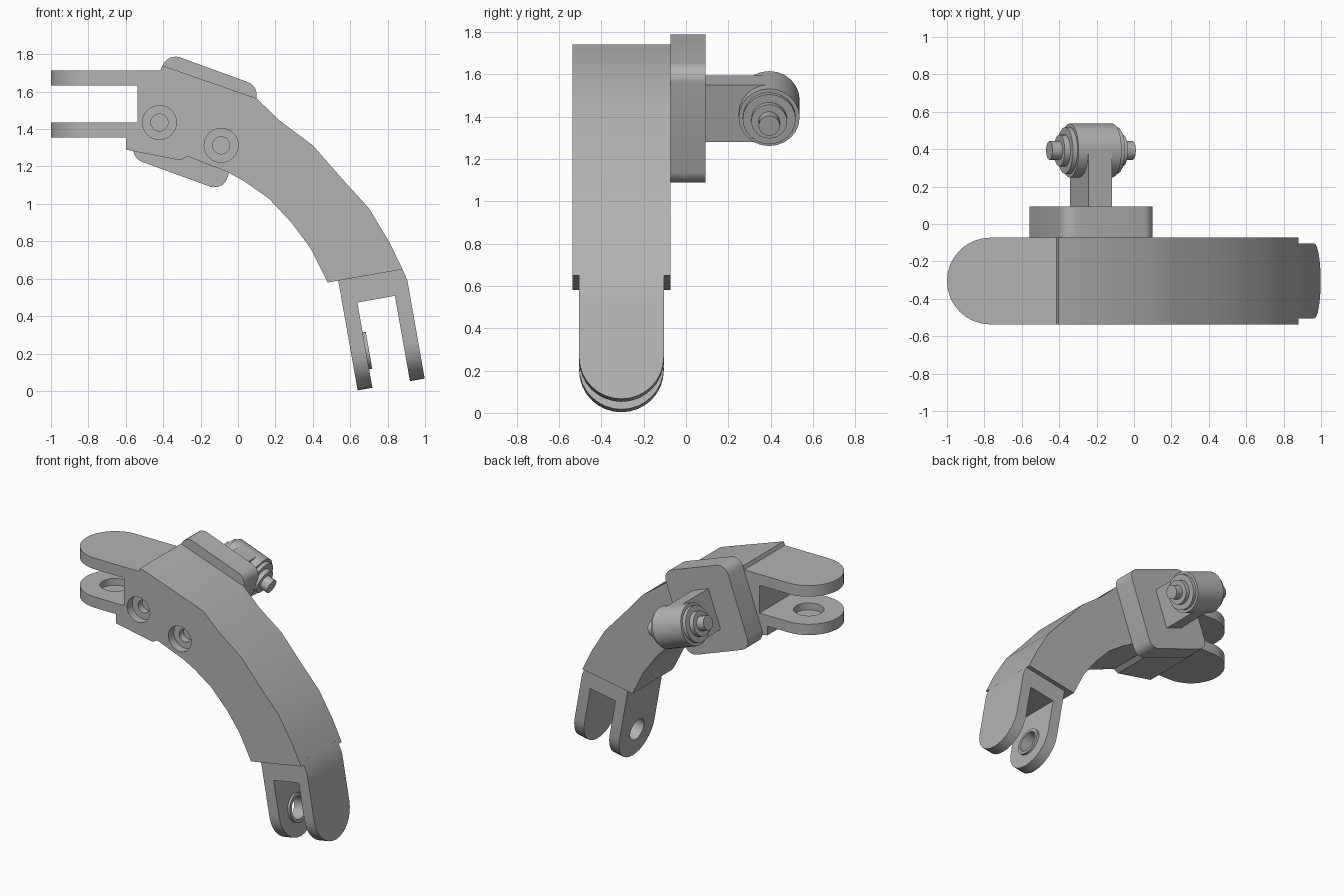
import bpy, bmesh, math
from mathutils import Matrix, Vector

if "Cube" in bpy.data.objects:
    bpy.data.objects.remove(bpy.data.objects["Cube"])

grey = bpy.data.materials.new("plain_grey")
grey.use_nodes = True
grey.diffuse_color = (0.45, 0.45, 0.45, 1)
grey.node_tree.nodes["Principled BSDF"].inputs["Base Color"].default_value = (0.45, 0.45, 0.45, 1)

X, Y, Z = Vector((1, 0, 0)), Vector((0, 1, 0)), Vector((0, 0, 1))


def prism(name, pts, origin, u, v, depth):
    """Extrude a 2D outline lying in axes u, v along their normal w."""
    w = u.cross(v)
    frame = Matrix((u, v, w)).transposed()
    bm = bmesh.new()
    low = [bm.verts.new(Vector(origin) + frame @ Vector((p[0], p[1], 0))) for p in pts]
    face = bm.faces.new(low)
    new = bmesh.ops.extrude_face_region(bm, geom=[face])["geom"]
    bmesh.ops.translate(bm, vec=w * depth, verts=[g for g in new if isinstance(g, bmesh.types.BMVert)])
    bmesh.ops.recalc_face_normals(bm, faces=bm.faces)
    mesh = bpy.data.meshes.new(name)
    bm.to_mesh(mesh)
    bm.free()
    mesh.materials.append(grey)
    ob = bpy.data.objects.new(name, mesh)
    bpy.context.collection.objects.link(ob)
    return ob


def circle(r, cx=0, cy=0, n=32):
    return [(cx + r * math.cos(2 * math.pi * i / n), cy + r * math.sin(2 * math.pi * i / n)) for i in range(n)]


def tongue(r, start, end, n=16):
    """Strip of half width r running from start to a round tip at end."""
    arc = [(r * math.cos(math.pi * i / n), end - r + r * math.sin(math.pi * i / n)) for i in range(n + 1)]
    return [(r, start)] + arc + [(-r, start)]


def cylinder(name, r, centre, axis, half, n=32):
    side = Y if abs(axis.dot(Y)) < 0.9 else Z
    return prism(name, circle(r, n=n), Vector(centre) - axis * half, side, axis.cross(side), 2 * half)


def cut(ob, cutters):
    """Subtract the cutters and bake the result."""
    for c in cutters:
        c.hide_render = True
        mod = ob.modifiers.new("cut", "BOOLEAN")
        mod.operation, mod.solver, mod.object = "DIFFERENCE", "EXACT", c
    bpy.context.view_layer.update()
    deps = bpy.context.evaluated_depsgraph_get()
    mesh = bpy.data.meshes.new_from_object(ob.evaluated_get(deps))
    ob.modifiers.clear()
    ob.data = mesh


def drop(obs):
    for o in obs:
        bpy.data.objects.remove(o)


MID, FRONT, BACK = -0.305, -0.537, -0.073

# Curved arm body
outer = [(-0.415, 1.714), (-0.405, 1.74), (0.10, 1.564), (0.22, 1.447), (0.40, 1.313),
         (0.56, 1.13), (0.70, 0.976), (0.81, 0.794), (0.88, 0.65)]
inner = [(0.48, 0.58), (0.388, 0.762), (0.286, 0.90), (0.163, 1.03), (0.035, 1.12), (-0.055, 1.17),
         (-0.27, 1.254), (-0.307, 1.233), (-0.60, 1.29), (-0.60, 1.356), (-0.536, 1.356), (-0.536, 1.714)]
body = prism("arm_body", outer + inner, (0, BACK, 0), X, Z, BACK - FRONT)

# Stepped bolt holes in the front
holes = []
for x, z in ((-0.42, 1.435), (-0.09, 1.313)):
    holes.append(cylinder("bolt_recess", 0.091, (x, FRONT, z), Y, 0.06))
    holes.append(cylinder("bolt_hole", 0.046, (x, FRONT, z), Y, 0.11))
cut(body, holes)
drop(holes)

# Upper fork: two horizontal tongues, the lower one with a shallow socket
for name, z, thick in (("upper_fork_top", 1.634, 0.08), ("upper_fork_bottom", 1.356, 0.078)):
    fork = prism(name, tongue(0.232, 0.536, 1.0), (0, MID, z), Y, -X, thick)
    if name.endswith("top"):
        fork.location.z = 0
    # Y x -X points up, so the tongue rises from z
socket = cylinder("socket", 0.1, (-0.768, MID, 1.434), Z, 0.05)
cut(bpy.data.objects["upper_fork_bottom"], [socket])
drop([socket])

# Lower fork, tilted ten degrees
tilt = math.radians(10)
down = Vector((math.sin(tilt), 0, -math.cos(tilt)))
across = Vector((math.cos(tilt), 0, math.sin(tilt)))
base = Vector((0.537, MID, 0.585))
block = [(0, -0.03), (0.342, -0.03), (0.349, -0.004), (0.364, 0.059), (0.364, 0.128), (0, 0.128)]
side = across.cross(down)
prism("lower_fork_block", block, base - side * 0.2, across, down, 0.4)
n_axis = Y.cross(down)
legs = {}
for name, n in (("lower_fork_inner_leg", 0.0), ("lower_fork_outer_leg", 0.284)):
    start = base + across * (n if n_axis.dot(across) > 0 else n + 0.08)
    legs[name] = prism(name, tongue(0.2, 0.128, 0.591), start, Y, down, 0.08)

# Raised ring and through hole on the inner leg
pivot = base + down * 0.391
boss = cylinder("pivot_ring", 0.1, pivot + across * 0.088, across, 0.009)
bore = cylinder("pivot_bore", 0.078, pivot + across * 0.05, across, 0.09)
cut(boss, [bore])
cut(legs["lower_fork_inner_leg"], [bore])
drop([bore])

# Mounting plate with rounded corners, tilted twenty degrees
turn = math.radians(20)
px = Vector((math.cos(turn), 0, -math.sin(turn)))
pz = Vector((math.sin(turn), 0, math.cos(turn)))
hub = Vector((-0.23, 0, 1.438))
plate = []
for k, (sx, sz) in enumerate(((1, 1), (-1, 1), (-1, -1), (1, -1))):
    for i in range(7):
        a = math.pi / 2 * (k + i / 6)
        plate.append((sx * 0.193 + 0.072 * math.cos(a), sz * 0.225 + 0.072 * math.sin(a)))
prism("mounting_plate", plate, hub + Y * 0.093, px, pz, 0.166)

# Stem from the plate to the pivot barrel
stem = [(-0.067, -0.143), (0.067, -0.143), (0.067, 0.143), (-0.067, 0.143)]
prism("stem", stem, hub + Y * 0.40, px, pz, 0.32)

# Pivot barrel with stepped collars and pin
centre = hub + Y * 0.393
for name, r, half in (("pivot_barrel", 0.144, 0.122), ("outer_collar", 0.125, 0.148),
                      ("inner_collar", 0.085, 0.18), ("pivot_pin", 0.05, 0.237)):
    cylinder(name, r, centre, px, half, 24)

# Smooth the round parts, keep hard edges
bpy.ops.object.select_all(action="DESELECT")
for ob in bpy.context.collection.objects:
    if ob.type == "MESH":
        ob.select_set(True)
        bpy.context.view_layer.objects.active = ob
bpy.ops.object.shade_smooth_by_angle(angle=math.radians(30))
